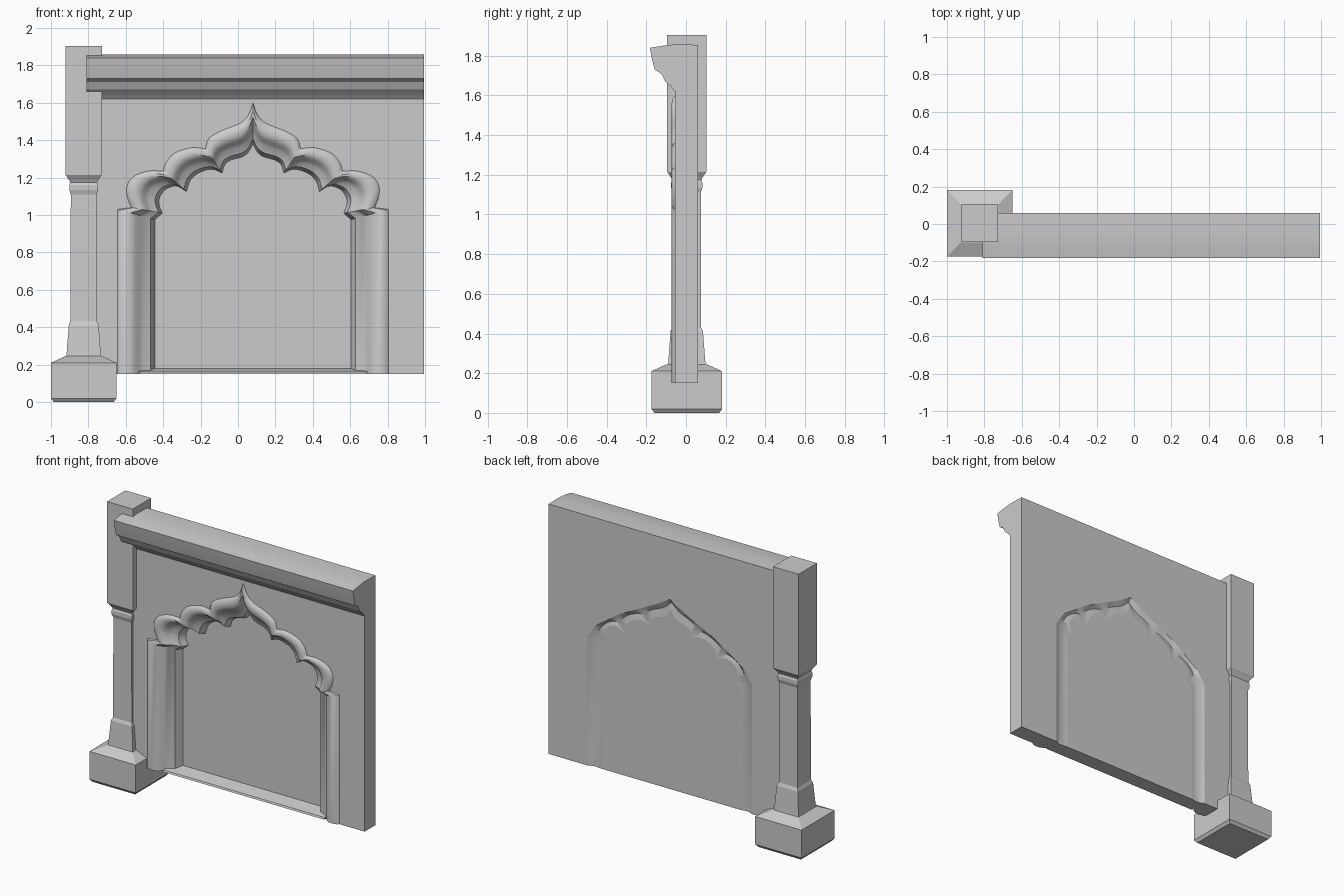
import bpy, bmesh
from mathutils import Vector

if "Cube" in bpy.data.objects:
    bpy.data.objects.remove(bpy.data.objects["Cube"])

CX = 0.08             # arch centre line
X0, X1 = -0.76, 0.995  # wall ends
Z0, Z1 = 0.15, 1.855   # wall bottom and top
YF, YB = -0.055, 0.06


def finish(name, bm, angle=None):
    bmesh.ops.recalc_face_normals(bm, faces=bm.faces)
    me = bpy.data.meshes.new(name)
    bm.to_mesh(me)
    bm.free()
    ob = bpy.data.objects.new(name, me)
    bpy.context.collection.objects.link(ob)
    if angle:
        bpy.ops.object.select_all(action='DESELECT')
        ob.select_set(True)
        bpy.context.view_layer.objects.active = ob
        bpy.ops.object.shade_smooth_by_angle(angle=angle, keep_sharp_edges=True)
    return ob


def extrude_x(name, profile, xa, xb, angle=None):
    """Closed (y, z) profile swept from xa to xb."""
    bm = bmesh.new()
    a, b = [[bm.verts.new((x, y, z)) for y, z in profile] for x in (xa, xb)]
    bm.faces.new(a)
    bm.faces.new(b[::-1])
    for i in range(len(a)):
        j = (i + 1) % len(a)
        bm.faces.new((a[i], b[i], b[j], a[j]))
    return finish(name, bm, angle)


def square_stack(name, cx, cy, levels):
    """Square sections of (half width, z) joined bottom to top."""
    bm = bmesh.new()
    rings = [[bm.verts.new((cx + h * sx, cy + h * sy * 1.02, z))
              for sx, sy in ((-1, -1), (1, -1), (1, 1), (-1, 1))] for h, z in levels]
    bm.faces.new(rings[0])
    bm.faces.new(rings[-1])
    for a, b in zip(rings, rings[1:]):
        for i in range(4):
            bm.faces.new((a[i], a[(i + 1) % 4], b[(i + 1) % 4], b[i]))
    return finish(name, bm)


def smooth_line(pts, k=4):
    """Catmull-Rom through the points of one lobe."""
    p = [Vector(q) for q in pts]
    if len(p) == 2:
        return p
    p = [2 * p[0] - p[1]] + p + [2 * p[-1] - p[-2]]
    out = []
    for i in range(1, len(p) - 2):
        a, b, c, d = p[i - 1:i + 3]
        for s in range(k):
            t = s / k
            out.append(0.5 * (2 * b + (c - a) * t + (2 * a - 5 * b + 4 * c - d) * t * t
                              + (3 * b - a - 3 * c + d) * t ** 3))
    return out + [p[-2]]


def half_arch(lobes):
    out = []
    for lobe in lobes:
        out += smooth_line(lobe)[(1 if out else 0):]
    return out


def resample(pts, n):
    p = [Vector(q) for q in pts]
    cum = [0]
    for a, b in zip(p, p[1:]):
        cum.append(cum[-1] + (b - a).length)
    out = []
    for i in range(n):
        d = cum[-1] * i / (n - 1)
        j = next(k for k in range(len(p) - 1) if d <= cum[k + 1] + 1e-6)
        out.append(p[j].lerp(p[j + 1], (d - cum[j]) / (cum[j + 1] - cum[j])))
    return out


# Arch outlines, right half, as (distance from centre, z), split at the cusps
outer = half_arch([
    [(0, 1.60), (.025, 1.535), (.07, 1.49), (.17, 1.45), (.235, 1.41), (.255, 1.355)],
    [(.255, 1.355), (.33, 1.36), (.42, 1.33), (.465, 1.28), (.48, 1.235)],
    [(.48, 1.235), (.56, 1.235), (.64, 1.205), (.675, 1.15), (.67, 1.09), (.65, 1.04)],
    [(.65, 1.04), (.725, 1.03)], [(.725, 1.03), (.725, Z0)]])
inner = half_arch([
    [(0, 1.38), (.025, 1.335), (.06, 1.31), (.115, 1.295), (.15, 1.27), (.165, 1.225)],
    [(.165, 1.225), (.22, 1.245), (.29, 1.225), (.335, 1.185), (.355, 1.125)],
    [(.355, 1.125), (.41, 1.155), (.47, 1.135), (.50, 1.09), (.50, 1.05), (.485, 1.01)],
    [(.485, 1.01), (.525, .975)], [(.525, .975), (.525, Z0)]])
back = resample([(0, 1.45), (.1, 1.39), (.375, 1.25), (.56, 1.12), (.62, 1.03)],
                len(inner) - 1) + [Vector((.62, Z0))]

# Wall with moulded front arch, thin panel near the back and a shallow pointed back groove
bm = bmesh.new()


def chain(half, y):
    full = [(-p.x, p.y) for p in half[:0:-1]] + [(p.x, p.y) for p in half]
    return [bm.verts.new((CX + x, y, z)) for x, z in full]


section = [(0, YF), (.06, -.066), (.2, -.073), (.35, -.071), (.48, -.058),
           (.57, -.036), (.68, -.022), (.88, -.008), (1, .042)]
loops = [chain([a.lerp(b, t) for a, b in zip(outer, inner)], y) for t, y in section]
loops += [chain(inner, .05),
          chain([a.lerp(b, .4) for a, b in zip(back, inner)], .042), chain(back, YB)]
panel = len(section) - 1
for a, b in zip(loops, loops[1:]):
    for i in range(len(a) - 1):
        bm.faces.new((a[i], a[i + 1], b[i + 1], b[i]))
front_c, back_c = [[bm.verts.new((x, y, z)) for x, z in
                    ((X1, Z0), (X1, Z1), (X0, Z1), (X0, Z0))] for y in (YF, YB)]
flat = [bm.faces.new(loops[0] + front_c), bm.faces.new(loops[-1] + back_c)]
for i in range(3):
    bm.faces.new((front_c[i], front_c[i + 1], back_c[i + 1], back_c[i]))
flat.append(bm.faces.new([front_c[3]] + [l[0] for l in loops] + [back_c[3]]))
flat.append(bm.faces.new([front_c[0]] + [l[-1] for l in loops] + [back_c[0]]))
f, b = loops[panel], loops[panel + 1]
flat += [bm.faces.new(f), bm.faces.new(b)]
bm.faces.new((f[0], f[-1], b[-1], b[0]))
for face in flat:               # crisp borders round the flat areas
    for e in face.edges:
        e.smooth = False
finish("arched_wall", bm, 0.6)

# Sloping sill at the foot of the niche
extrude_x("front_sill", [(-.055, Z0), (-.05, .162), (.044, .18), (.044, Z0)], CX - .61, CX + .61)

# Cornice along the top
extrude_x("cornice", [(.06, 1.60), (.06, 1.855), (-.06, 1.857), (-.12, 1.85), (-.182, 1.84),
                      (-.172, 1.785), (-.158, 1.73), (-.125, 1.71), (-.105, 1.67),
                      (-.075, 1.645), (-.055, 1.62), (-.04, 1.60)], -.81, .995, 0.4)

# Corner post: shaft with flared foot, neck and square head
square_stack("post", -.825, .004, [
    (.097, .23), (.092, .25), (.08, .41), (.071, .43), (.069, 1.11), (.077, 1.135),
    (.077, 1.16), (.072, 1.175), (.08, 1.19), (.097, 1.215), (.097, 1.905)])

# Base block under the post
square_stack("post_base", -.825, .004, [(.16, 0), (.175, .02), (.175, .21), (.1, .245)])
